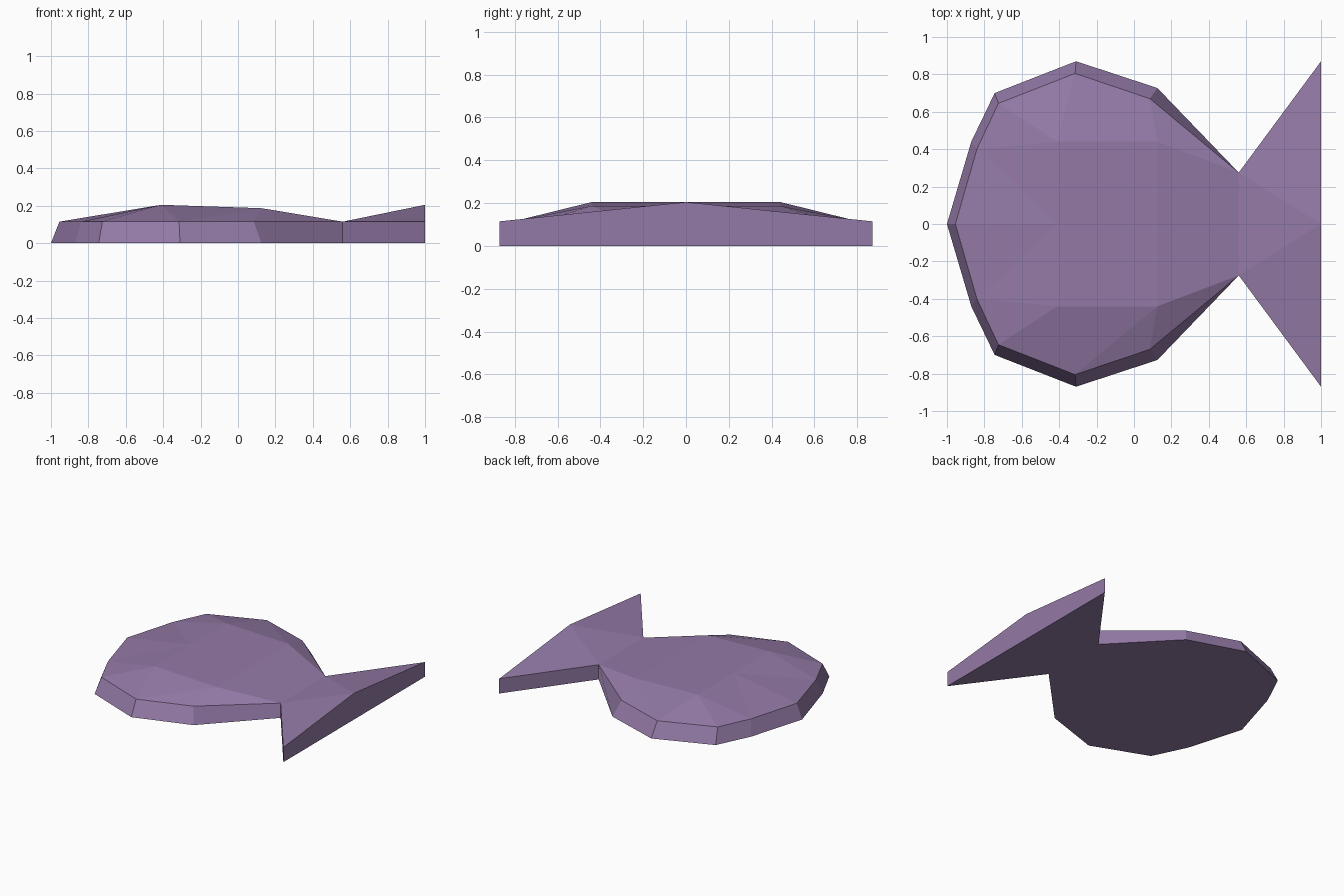
import bpy, bmesh

if "Cube" in bpy.data.objects:
    bpy.data.objects.remove(bpy.data.objects["Cube"])

# One flat colour for the whole dish
purple = bpy.data.materials.new("dusty purple")
purple.diffuse_color = (0.296, 0.195, 0.385, 1)
purple.use_nodes = True
purple.node_tree.nodes["Principled BSDF"].inputs["Base Color"].default_value = purple.diffuse_color

RIM = 0.115
# Half outlines from nose to tail: foot on the ground and rim above it
foot = [(-1, 0), (-0.87, 0.44), (-0.745, 0.7), (-0.31, 0.87),
        (0.125, 0.727), (0.56, 0.275), (1, 0.87), (1, 0)]
rim = [(-0.955, 0, RIM), (-0.84, 0.40, RIM), (-0.725, 0.645, RIM),
       (-0.315, 0.805, RIM), (0.085, 0.67, RIM), (0.56, 0.275, RIM),
       (1, 0.87, RIM), (1, 0, 0.205)]

bm = bmesh.new()
f = [bm.verts.new((x, y, 0)) for x, y in foot]
r = [bm.verts.new(p) for p in rim]

# Raised plateau, side ridge and centre line, plus the neck centre
back_mid, back_side = [bm.verts.new((-0.41, y, 0.205)) for y in (0, 0.44)]
rear_mid, rear_side = [bm.verts.new((0.125, y, 0.187)) for y in (0, 0.44)]
neck = bm.verts.new((0.56, 0, RIM))

# Walls and underside
for i in range(7):
    bm.faces.new((f[i], f[i + 1], r[i + 1], r[i]))
bm.faces.new(f)

# Faceted upper surface
for face in [
    (r[0], r[1], back_mid), (r[1], back_side, back_mid),
    (r[1], r[2], back_side), (r[2], r[3], back_side),
    (r[3], rear_side, back_side), (r[3], r[4], rear_side),
    (r[4], r[5], rear_side),
    (back_mid, back_side, rear_side, rear_mid),
    (rear_side, r[5], rear_mid), (rear_mid, r[5], neck),
    (neck, r[5], r[7]), (r[5], r[6], r[7]),
]:
    bm.faces.new(face)

# Mirror to the other half and weld along the centre line
geom = bm.verts[:] + bm.edges[:] + bm.faces[:]
bmesh.ops.mirror(bm, geom=geom, axis='Y', merge_dist=0.0001)
bmesh.ops.remove_doubles(bm, verts=bm.verts, dist=0.0001)
bmesh.ops.recalc_face_normals(bm, faces=bm.faces)

mesh = bpy.data.meshes.new("fish_body")
bm.to_mesh(mesh)
bm.free()
mesh.materials.append(purple)
body = bpy.data.objects.new("fish_body", mesh)
bpy.context.collection.objects.link(body)
